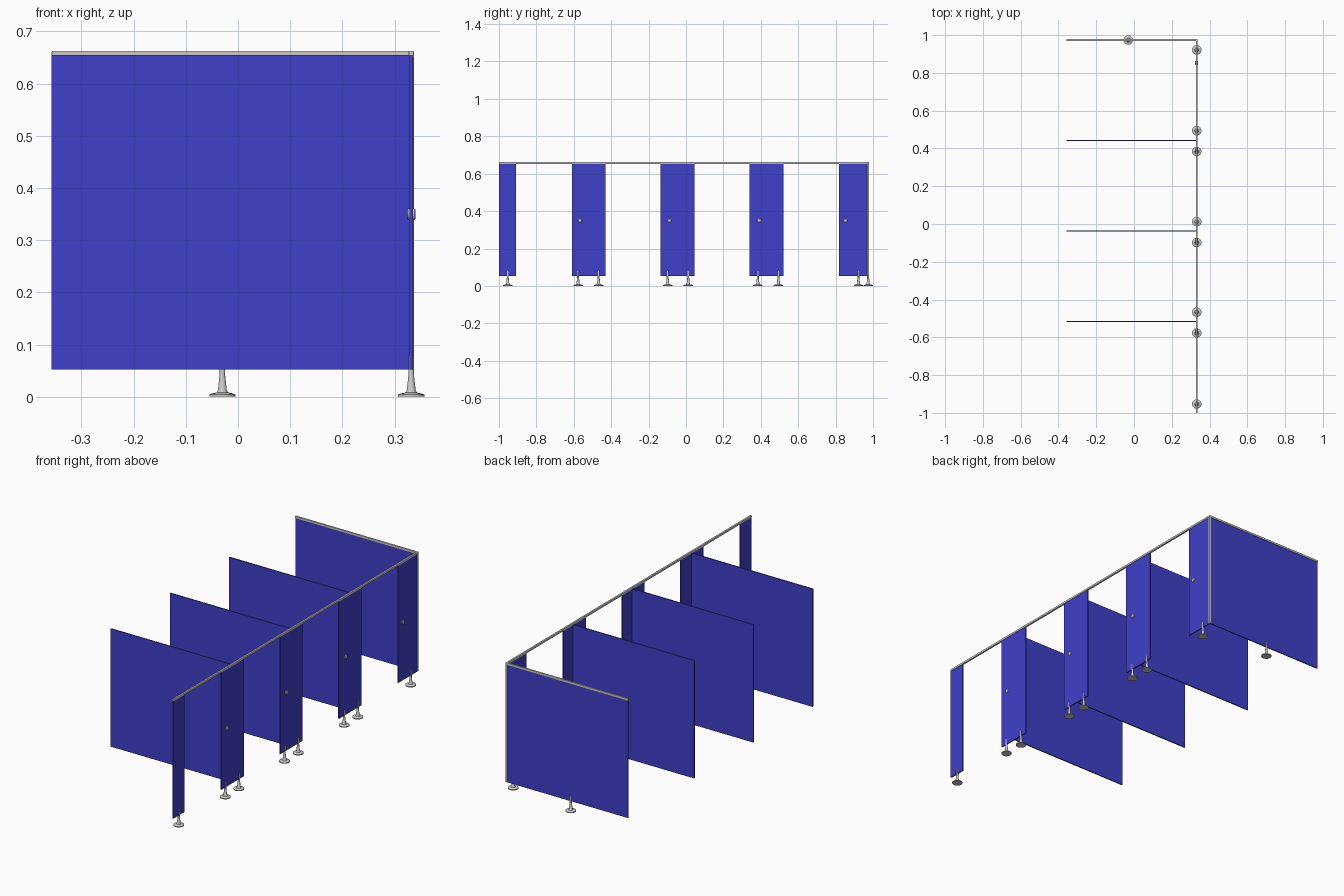
import bpy, bmesh, math
from mathutils import Matrix

if "Cube" in bpy.data.objects:
    bpy.data.objects.remove(bpy.data.objects["Cube"])

BLUE = bpy.data.materials.new("blue_laminate")
BLUE.diffuse_color = (0.05, 0.05, 0.6, 1)
BLUE.use_nodes = True
BLUE.node_tree.nodes["Principled BSDF"].inputs["Base Color"].default_value = BLUE.diffuse_color

FRONT_X = 0.332      # plane of the front pilasters
WALL_Y = 0.974       # plane of the end wall
Z0, Z1 = 0.052, 0.655
T = 0.006            # panel thickness


def finish(name, bm, mat=None, smooth=False):
    bmesh.ops.recalc_face_normals(bm, faces=bm.faces)
    me = bpy.data.meshes.new(name)
    bm.to_mesh(me)
    bm.free()
    ob = bpy.data.objects.new(name, me)
    bpy.context.collection.objects.link(ob)
    if mat:
        me.materials.append(mat)
    if smooth:
        bpy.ops.object.select_all(action='DESELECT')
        bpy.context.view_layer.objects.active = ob
        ob.select_set(True)
        bpy.ops.object.shade_smooth_by_angle(angle=math.radians(35))
    return ob


def box(name, x, y, z, mat=None, bevel=0):
    """Box from (min, max) ranges on each axis."""
    bm = bmesh.new()
    bmesh.ops.create_cube(bm, size=1)
    for v in bm.verts:
        v.co = [r[0] if c < 0 else r[1] for c, r in zip(v.co, (x, y, z))]
    if bevel:
        bmesh.ops.bevel(bm, geom=bm.edges[:], offset=bevel, segments=2,
                        profile=0.5, affect='EDGES')
    return finish(name, bm, mat)


def lathe(name, profile, loc, rot=None, steps=24):
    """Revolve (radius, height) points around z, then place."""
    bm = bmesh.new()
    vs = [bm.verts.new((r, 0, h)) for r, h in profile]
    es = [bm.edges.new(p) for p in zip(vs, vs[1:])]
    bmesh.ops.spin(bm, geom=vs + es, cent=(0, 0, 0), axis=(0, 0, 1),
                   angle=math.tau, steps=steps)
    bmesh.ops.remove_doubles(bm, verts=bm.verts, dist=1e-5)
    m = Matrix.Translation(loc)
    bm.transform(m @ rot if rot else m)
    return finish(name, bm, smooth=True)


# Front pilasters
for i, span in enumerate([(-1, -0.91), (-0.61, -0.43), (-0.135, 0.045),
                          (0.34, 0.52), (0.818, WALL_Y - 0.003)]):
    box(f"pilaster_{i + 1}", (FRONT_X - T / 2, FRONT_X + T / 2), span, (Z0, Z1), BLUE)

# Cubicle dividers and end wall
for i, y in enumerate([-0.516, -0.038, 0.442]):
    box(f"divider_{i + 1}", (-0.357, FRONT_X - T / 2), (y - T / 2, y + T / 2), (Z0, Z1), BLUE)
box("end_wall", (-0.355, FRONT_X - 0.002), (WALL_Y - T / 2, WALL_Y + T / 2), (Z0, Z1), BLUE)

# Head rails and corner post
R = 0.005
box("front_head_rail", (FRONT_X - R, FRONT_X + R), (-1, WALL_Y + R), (0.652, 0.663), bevel=0.002)
box("wall_head_rail", (-0.357, FRONT_X + R), (WALL_Y - R, WALL_Y + R), (0.652, 0.663), bevel=0.002)
box("corner_post", (FRONT_X - R, FRONT_X + R), (WALL_Y - R, WALL_Y + R), (Z0, 0.653), bevel=0.0015)

# Adjustable feet: flared disc with a stem clamped over the panel
FOOT = [(0, 0), (0.025, 0), (0.025, 0.004), (0.021, 0.006), (0.011, 0.008),
        (0.0085, 0.012), (0.005, 0.045), (0.005, 0.08), (0, 0.08)]
spots = [(FRONT_X, y) for y in (-0.953, -0.577, -0.467, -0.098, 0.012,
                                0.384, 0.494, 0.922)] + [(-0.03, WALL_Y)]
for i, (x, y) in enumerate(spots):
    lathe(f"foot_{i + 1}", FOOT, (x, y, 0))

# Door latch knobs, showing on both faces of the pilaster
KNOB = [(0, -0.008), (0.009, -0.008), (0.011, -0.006), (0.011, 0.006),
        (0.009, 0.008), (0, 0.008)]
for i, y in enumerate([-0.567, -0.088, 0.391, 0.853]):
    lathe(f"latch_knob_{i + 1}", KNOB, (FRONT_X, y, 0.35), Matrix.Rotation(math.pi / 2, 4, 'Y'))
